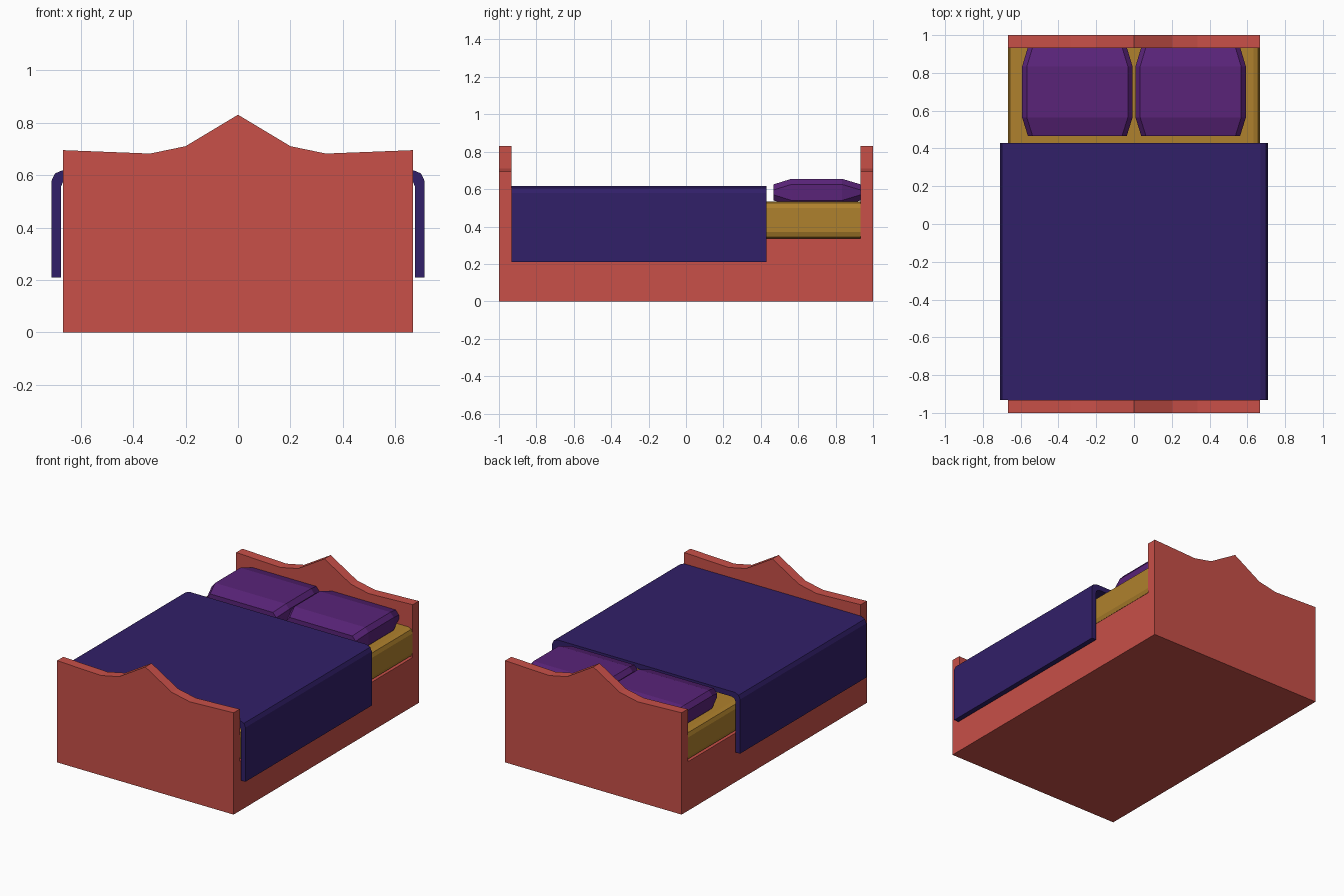
import bpy
import bmesh

if "Cube" in bpy.data.objects:
    bpy.data.objects.remove(bpy.data.objects["Cube"])


def material(name, rgb):
    m = bpy.data.materials.new(name)
    m.diffuse_color = (*rgb, 1)
    m.use_nodes = True
    m.node_tree.nodes["Principled BSDF"].inputs["Base Color"].default_value = m.diffuse_color
    return m


RED = material("red_wood", (0.58, 0.08, 0.065))
GOLD = material("gold_fabric", (0.43, 0.22, 0.026))
INDIGO = material("indigo_fabric", (0.031, 0.014, 0.14))
PURPLE = material("purple_fabric", (0.10, 0.017, 0.19))


def loft(name, sections, mat):
    """Skin a list of (y, [(x, z), ...]) sections and cap both ends."""
    bm = bmesh.new()
    rings = [[bm.verts.new((x, y, z)) for x, z in pts] for y, pts in sections]
    n = len(rings[0])
    for a, b in zip(rings, rings[1:]):
        for i in range(n):
            j = (i + 1) % n
            bm.faces.new((a[i], a[j], b[j], b[i]))
    bm.faces.new(rings[0])
    bm.faces.new(rings[-1][::-1])
    bmesh.ops.recalc_face_normals(bm, faces=bm.faces)
    mesh = bpy.data.meshes.new(name)
    bm.to_mesh(mesh)
    bm.free()
    mesh.materials.append(mat)
    ob = bpy.data.objects.new(name, mesh)
    bpy.context.collection.objects.link(ob)
    return ob


def extrude(name, pts, y0, y1, mat):
    return loft(name, [(y0, pts), (y1, pts)], mat)


def mirrored(half):
    """Complete a right-hand half profile; points on x = 0 are not doubled."""
    return half + [(-x, z) for x, z in reversed(half) if x > 0]


# Wooden frame: base and two matching end boards with a peaked top
W = 0.667
extrude("bed_base", [(-W, 0), (W, 0), (W, 0.335), (-W, 0.335)], -0.933, 0.933, RED)
board = mirrored([(W, 0), (W, 0.695), (0.335, 0.682), (0.2, 0.71), (0, 0.83)])
extrude("footboard", board, -1.0, -0.933, RED)
extrude("headboard", board, 0.933, 1.0, RED)

# Mattress with rounded long edges
mattress = mirrored([(0.632, 0.335), (0.657, 0.345), (W, 0.37),
                     (W, 0.50), (0.657, 0.525), (0.632, 0.535)])
extrude("mattress", mattress, -0.933, 0.933, GOLD)

# Blanket: folded sheet hanging over both sides
outer = mirrored([(0.71, 0.21), (0.71, 0.58), (0.698, 0.606), (0.67, 0.618)])
inner = mirrored([(0.675, 0.21), (0.675, 0.555), (0.667, 0.575), (0.645, 0.583)])
extrude("blanket", outer + inner[::-1], -0.933, 0.43, INDIGO)


# Pillows: chamfered sections that shrink toward both ends
def pillow_section(cx, hx, hz, bx=0.025, bz=0.03, cz=0.5825):
    corner = [(hx - bx, -hz), (hx, bz - hz), (hx, hz - bz), (hx - bx, hz)]
    return [(cx + x, cz + z) for x, z in mirrored(corner)]


for side, cx in (("left", -0.3), ("right", 0.3)):
    mid = pillow_section(cx, 0.292, 0.0725)
    end = pillow_section(cx, 0.262, 0.0425)
    loft(side + "_pillow", [(0.467, end), (0.563, mid), (0.835, mid), (0.935, end)], PURPLE)
